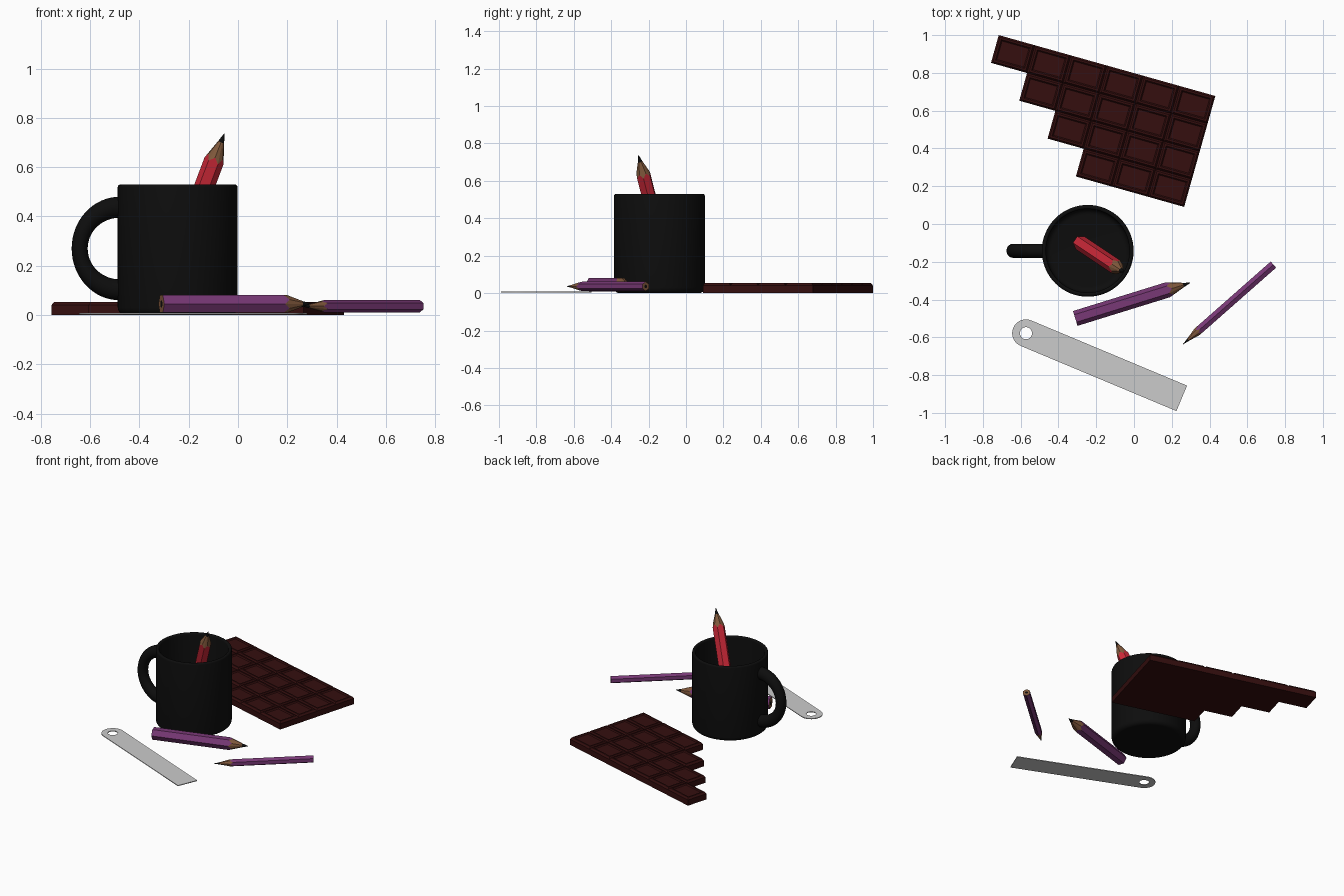
import bpy, bmesh, math
from mathutils import Vector, Matrix

if "Cube" in bpy.data.objects:
    bpy.data.objects.remove(bpy.data.objects["Cube"])


def material(name, r, g, b):
    m = bpy.data.materials.new(name)
    m.diffuse_color = (r, g, b, 1)
    m.use_nodes = True
    m.node_tree.nodes["Principled BSDF"].inputs["Base Color"].default_value = m.diffuse_color
    return m


BLACK = material("black", 0.004, 0.004, 0.004)
CHOCOLATE = material("dark_chocolate", 0.035, 0.0045, 0.0045)
PURPLE = material("purple_paint", 0.19, 0.04, 0.18)
RED = material("red_paint", 0.62, 0.022, 0.04)
WOOD = material("wood", 0.22, 0.10, 0.045)
GREY = material("light_grey", 0.6, 0.6, 0.6)


def finish(name, bm, mats, smooth=False):
    bmesh.ops.recalc_face_normals(bm, faces=bm.faces)
    me = bpy.data.meshes.new(name)
    bm.to_mesh(me)
    bm.free()
    ob = bpy.data.objects.new(name, me)
    bpy.context.collection.objects.link(ob)
    for m in mats:
        me.materials.append(m)
    if smooth:
        bpy.ops.object.select_all(action='DESELECT')
        ob.select_set(True)
        bpy.context.view_layer.objects.active = ob
        bpy.ops.object.shade_smooth_by_angle(angle=math.radians(40))
    return ob


def bridge(bm, a, b, mat=0):
    n = len(a)
    for i in range(n):
        j = (i + 1) % n
        bm.faces.new((a[i], a[j], b[j], b[i])).material_index = mat


# mug: turned profile with rounded foot and lip
MX, MY, R, H = -0.245, -0.142, 0.243, 0.53


def arc(cx, cz, r, a0, a1, n=5):
    return [(cx + r * math.cos(math.radians(a0 + (a1 - a0) * i / n)),
             cz + r * math.sin(math.radians(a0 + (a1 - a0) * i / n))) for i in range(n + 1)]


profile = (arc(R - 0.03, 0.03, 0.03, -90, 0)
           + arc(R - 0.011, H - 0.011, 0.011, 0, 180, 8)
           + arc(R - 0.052, 0.055, 0.03, 0, -90))
bm = bmesh.new()
rings = []
for r, z in profile:
    rings.append([bm.verts.new((MX + r * math.cos(t), MY + r * math.sin(t), z))
                  for t in (2 * math.pi * i / 64 for i in range(64))])
for a, b in zip(rings, rings[1:]):
    bridge(bm, a, b)
bm.faces.new(rings[0])
bm.faces.new(rings[-1])
finish("mug_body", bm, [BLACK], True)

# mug handle: half ring swept between an outer and an inner ellipse
bm = bmesh.new()
rings = []
for i in range(33):
    t = math.radians(90 + 180 * i / 32)
    outer = Vector((0.195 * math.cos(t), 0.21 * math.sin(t)))
    inner = Vector((0.130 * math.cos(t), 0.125 * math.sin(t)))
    mid, half = (outer + inner) / 2, (outer - inner) / 2
    ring = []
    for k in range(20):
        f = 2 * math.pi * k / 20
        p = mid + half * math.cos(f)
        ring.append(bm.verts.new((-0.48 + p.x, MY + 0.037 * math.sin(f), 0.27 + p.y)))
    rings.append(ring)
for a, b in zip(rings, rings[1:]):
    bridge(bm, a, b)
bm.faces.new(rings[0])
bm.faces.new(rings[-1])
finish("mug_handle", bm, [BLACK], True)


# pencils: hexagonal body, scalloped sharpened cone, lead at both ends
def pencil(name, back, tip, radius, paint, corner_up):
    back, tip = Vector(back), Vector(tip)
    axis = (tip - back).normalized()
    side = axis.cross(Vector((0, 0, 1))).normalized()
    up = side.cross(axis)
    length = (tip - back).length
    bm = bmesh.new()
    flat = math.cos(math.pi / 6)

    def ring(r_corner, r_mid, s_corner, s_mid):
        out = []
        for k in range(12):
            a = k * math.pi / 6
            corner = (k % 2 == 0) == corner_up
            r, s = (r_corner, s_corner) if corner else (r_mid, s_mid)
            out.append(bm.verts.new(back + axis * s + (up * math.cos(a) + side * math.sin(a)) * r * radius))
        return out

    core = ring(0.36, 0.36, 0, 0)
    end = ring(1, flat, 0, 0)
    neck = ring(1, flat, length - 0.122, length - 0.1)
    lead = ring(0.3, 0.3, length - 0.037, length - 0.037)
    point = ring(0.03, 0.03, length, length)
    bm.faces.new(core).material_index = 2
    bridge(bm, core, end, 1)
    bridge(bm, end, neck, 0)
    bridge(bm, neck, lead, 1)
    bridge(bm, lead, point, 2)
    bm.faces.new(point).material_index = 2
    finish(name, bm, [paint, WOOD, BLACK])


pencil("thick_purple_pencil", (-0.311, -0.5, 0.045), (0.296, -0.312, 0.045), 0.041, PURPLE, False)
pencil("thin_purple_pencil", (0.738, -0.215, 0.036), (0.259, -0.637, 0.036), 0.025, PURPLE, True)
pencil("red_pencil", (-0.285, -0.1, 0.13), (-0.055, -0.254, 0.737), 0.041, RED, False)

# chocolate bar: stepped grid of cells, each with a raised rim and sunken panel
bm = bmesh.new()
origin = Vector((-0.716, 1.0, 0))
ang = math.radians(-15.7)
u = Vector((math.cos(ang), math.sin(ang), 0)) * 0.1985
v = Vector((math.sin(ang), -math.cos(ang), 0)) * 0.1525
for row in range(4):
    for col in range(row, 6):
        p = origin + u * col + v * row
        bm.faces.new([bm.verts.new(q) for q in (p, p + v, p + u + v, p + u)])
bmesh.ops.remove_doubles(bm, verts=bm.verts, dist=0.001)
top = bmesh.ops.extrude_face_region(bm, geom=bm.faces[:], use_keep_orig=True)["geom"]
bmesh.ops.translate(bm, verts=[g for g in top if isinstance(g, bmesh.types.BMVert)], vec=(0, 0, 0.04))
cells = [g for g in top if isinstance(g, bmesh.types.BMFace)]
bm.normal_update()
for f in cells:
    if f.normal.z < 0:
        f.normal_flip()
bm.normal_update()
for thick, depth in ((0.013, 0.013), (0.014, 0), (0.009, -0.007)):
    bmesh.ops.inset_individual(bm, faces=cells, thickness=thick, depth=depth)
    bm.normal_update()
finish("chocolate_bar", bm, [CHOCOLATE])

# ruler: thin strip with a rounded end and a hanging hole
cu = bpy.data.curves.new("ruler", 'CURVE')
cu.dimensions = '2D'
cu.fill_mode = 'BOTH'
cu.extrude = 0.0025
W = 0.073
strip = [(W * math.cos(t), W * math.sin(t)) for t in (math.pi * (0.5 + i / 24) for i in range(25))]
strip += [(0.894, -W), (0.894, W)]
hole = [(0.032 * math.cos(t), 0.032 * math.sin(t)) for t in (2 * math.pi * i / 32 for i in range(32))]
for pts in (strip, hole):
    sp = cu.splines.new('POLY')
    sp.points.add(len(pts) - 1)
    for sp_pt, (x, y) in zip(sp.points, pts):
        sp_pt.co = (x, y, 0, 1)
    sp.use_cyclic_u = True
cu.materials.append(GREY)
ruler = bpy.data.objects.new("ruler", cu)
bpy.context.collection.objects.link(ruler)
ruler.matrix_world = Matrix.Translation((-0.572, -0.578, 0.005)) @ Matrix.Rotation(math.radians(-22.7), 4, 'Z')
bpy.ops.object.select_all(action='DESELECT')
ruler.select_set(True)
bpy.context.view_layer.objects.active = ruler
bpy.ops.object.convert(target='MESH')
